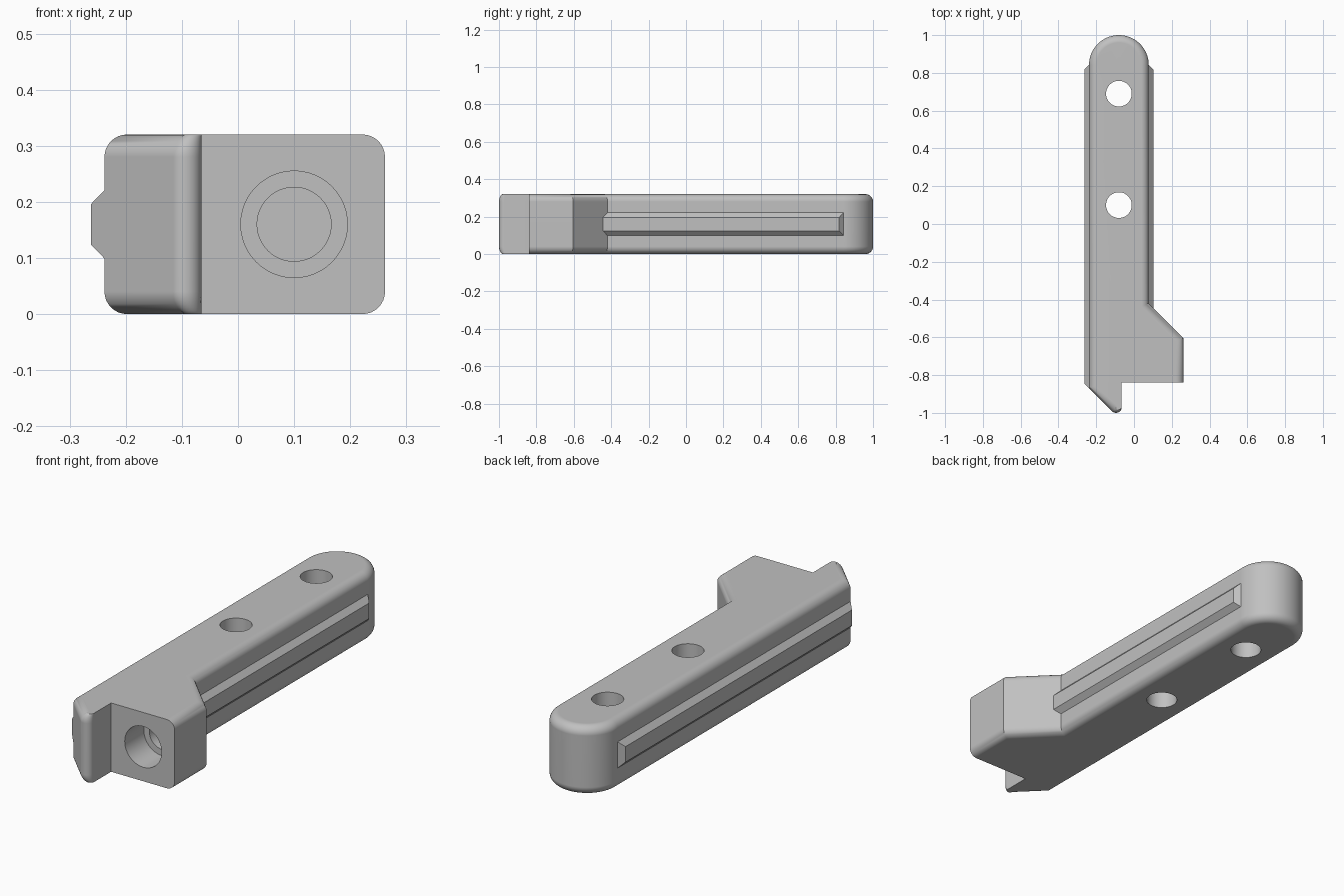
import bpy, bmesh
from math import sin, cos, pi, radians
from mathutils import Matrix

cube = bpy.data.objects.get("Cube")
if cube:
    bpy.data.objects.remove(cube, do_unlink=True)

grey = bpy.data.materials.new("plain grey")
grey.use_nodes = True
colour = (0.53, 0.53, 0.53, 1)
grey.diffuse_color = colour
grey.node_tree.nodes["Principled BSDF"].inputs["Base Color"].default_value = colour

HEIGHT, FILLET = 0.32, 0.04
LEFT, RIGHT, WIDE, WALL = -0.238, 0.078, 0.262, -0.065
MID, CAP = -0.08, 0.158


def add_object(name, bm):
    bmesh.ops.recalc_face_normals(bm, faces=bm.faces)
    mesh = bpy.data.meshes.new(name)
    bm.to_mesh(mesh)
    bm.free()
    mesh.materials.append(grey)
    obj = bpy.data.objects.new(name, mesh)
    bpy.context.collection.objects.link(obj)
    return obj


def loft(name, loops):
    """Skin a stack of matching loops and cap both ends."""
    bm = bmesh.new()
    rings = [[bm.verts.new(p) for p in loop] for loop in loops]
    n = len(rings[0])
    for a, b in zip(rings, rings[1:]):
        for i in range(n):
            j = (i + 1) % n
            bm.faces.new((a[i], a[j], b[j], b[i]))
    bm.faces.new(rings[0])
    bm.faces.new(rings[-1])
    return add_object(name, bm)


def activate(obj):
    bpy.ops.object.select_all(action='DESELECT')
    obj.select_set(True)
    bpy.context.view_layer.objects.active = obj


def drill(target, radius, depth, matrix):
    """Cut a round hole."""
    bm = bmesh.new()
    bmesh.ops.create_cone(bm, cap_ends=True, segments=48, radius1=radius,
                          radius2=radius, depth=depth, matrix=matrix)
    cutter = add_object("hole_cutter", bm)
    cutter.hide_render = True
    mod = target.modifiers.new("hole", 'BOOLEAN')
    mod.operation, mod.solver, mod.object = 'DIFFERENCE', 'EXACT', cutter
    activate(target)
    bpy.ops.object.modifier_apply(modifier=mod.name)
    bpy.data.objects.remove(cutter, do_unlink=True)


def outline(d):
    """Plan outline, inset by d except at the flat front step and its wall."""
    k = 0.414 * d
    pts = [(RIGHT - d, -0.42 - k)]
    # round back end
    for i in range(33):
        a = pi * i / 32
        pts.append((MID + (CAP - d) * cos(a), 0.842 + (CAP - d) * sin(a)))
    pts.append((LEFT + d, -0.87 + k))
    # rounded tip, with the fillet running out towards the wall
    r, steps = 0.03, 10
    for i in range(steps + 1):
        w = 1 - i / steps
        a = radians(-135 * w)
        pts.append((WALL - r + (r - d * w) * cos(a), -0.97 + (r - d * w) * sin(a)))
    pts += [(WALL, -0.84), (WIDE - d, -0.84), (WIDE - d, -0.604 - k)]
    return pts


# Body with rounded top and bottom edges
layers = []
for i in range(9):
    a = pi / 2 * i / 8
    layers.append((FILLET * (1 - sin(a)), FILLET * (1 - cos(a))))
layers += [(d, HEIGHT - z) for d, z in reversed(layers)]
layers = [(d, z) for d, z in layers]
body = loft("handle_body", [[(x, y, z) for x, y in outline(d)] for d, z in layers])

# Two cross holes and the stepped socket in the front
for y in (0.69, 0.1):
    drill(body, 0.068, 1, Matrix.Translation((MID, y, HEIGHT / 2)))
turn = Matrix.Rotation(pi / 2, 4, 'X')
for radius, back in ((0.095, -0.7), (0.066, -0.58)):
    front = -1.1
    drill(body, radius, back - front,
          Matrix.Translation((0.1, (back + front) / 2, HEIGHT / 2)) @ turn)


def rib(name, x, side, front_base, front_outer):
    """Raised rail with sloping flanks and ends."""
    loops = []
    for out, half, y0, y1 in ((-0.02, 0.061, front_base, 0.843),
                              (0, 0.061, front_base, 0.843),
                              (0.024, 0.036, front_outer, 0.819)):
        px = x + side * out
        lo, hi = HEIGHT / 2 - half, HEIGHT / 2 + half
        loops.append([(px, y0, lo), (px, y1, lo), (px, y1, hi), (px, y0, hi)])
    return loft(name, loops)


right_rib = rib("right_side_rib", LEFT, -1, -0.87, -0.846)
left_rib = rib("left_side_rib", RIGHT, 1, -0.46, -0.46)

# Smooth fillets, crisp corners
activate(body)
bpy.ops.object.shade_smooth_by_angle(angle=radians(30))
weighted = body.modifiers.new("even_normals", 'WEIGHTED_NORMAL')
weighted.keep_sharp = True
